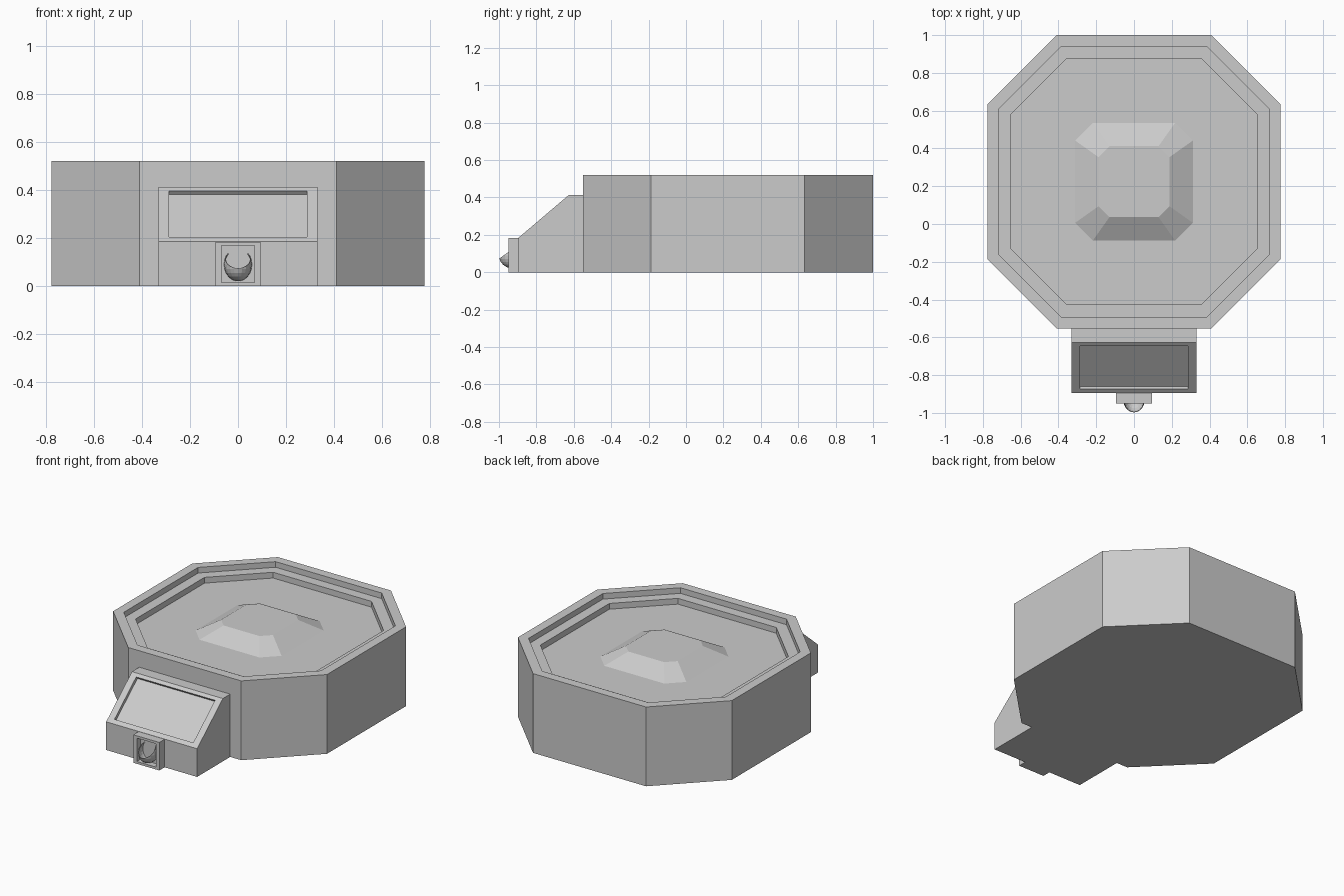
import bpy, bmesh, math
from mathutils import Vector

if "Cube" in bpy.data.objects:
    bpy.data.objects.remove(bpy.data.objects["Cube"])

CY = 0.224  # centre of the octagonal body along y


def finish(bm, name):
    bmesh.ops.recalc_face_normals(bm, faces=bm.faces)
    me = bpy.data.meshes.new(name)
    bm.to_mesh(me)
    bm.free()
    ob = bpy.data.objects.new(name, me)
    bpy.context.collection.objects.link(ob)
    return ob


def octagon_loft(name, rings):
    """Stack of octagons (half width, corner offset, z), capped at both ends."""
    bm = bmesh.new()
    loops = []
    for h, k, z in rings:
        pts = [(k, -h), (h, -k), (h, k), (k, h), (-k, h), (-h, k), (-h, -k), (-k, -h)]
        loops.append([bm.verts.new((x, y + CY, z)) for x, y in pts])
    for a, b in zip(loops, loops[1:]):
        for i in range(8):
            j = (i + 1) % 8
            bm.faces.new((a[i], a[j], b[j], b[i]))
    bm.faces.new(loops[0][::-1])
    bm.faces.new(loops[-1])
    return finish(bm, name)


def recessed_prism(name, half, profile, edge, hx, t0, t1, depth):
    """Extrude a (y, z) profile across x and sink a panel into one side face."""
    bm = bmesh.new()
    left = [bm.verts.new((-half, y, z)) for y, z in profile]
    right = [bm.verts.new((half, y, z)) for y, z in profile]
    n = len(profile)
    sides = []
    for i in range(n):
        j = (i + 1) % n
        sides.append(bm.faces.new((left[i], left[j], right[j], right[i])))
    bm.faces.new(left[::-1])
    bm.faces.new(right)
    bmesh.ops.recalc_face_normals(bm, faces=bm.faces)
    panel = sides[edge]
    lo, hi = (Vector((0, *profile[edge + i])) for i in (0, 1))
    bmesh.ops.inset_individual(bm, faces=[panel], thickness=0.01)
    for v in panel.verts:
        t = t0 if (v.co - lo).dot(hi - lo) < (hi - lo).length_squared / 2 else t1
        p = lo.lerp(hi, t)
        v.co = (math.copysign(hx, v.co.x), p.y, p.z)
    panel.normal_update()
    inward = -panel.normal * depth
    bmesh.ops.inset_individual(bm, faces=[panel], thickness=0)
    for v in panel.verts:
        v.co += inward
    return finish(bm, name)


# main body with two-step rim
octagon_loft("octagonal_body", [
    (0.776, 0.41, 0), (0.776, 0.41, 0.52), (0.716, 0.385, 0.52),
    (0.716, 0.385, 0.483), (0.65, 0.357, 0.483), (0.65, 0.357, 0.445)])

# raised centre mound
octagon_loft("centre_mound", [(0.312, 0.218, 0.44), (0.312, 0.218, 0.445),
                              (0.188, 0.13, 0.515)])

# sloped console with sunken screen
recessed_prism("sloped_console", 0.33,
               [(-0.54, 0), (-0.895, 0), (-0.895, 0.185), (-0.628, 0.412), (-0.54, 0.412)],
               2, 0.286, 0.085, 0.93, 0.02)

# small tray housing with sunken front
recessed_prism("tray_housing", 0.094,
               [(-0.885, 0), (-0.95, 0), (-0.95, 0.184), (-0.885, 0.184)],
               1, 0.069, 0.085, 0.915, 0.04)

# scoop-shaped tray: part of a sphere cut by a tilted plane and the recess back
bm = bmesh.new()
bmesh.ops.create_uvsphere(bm, u_segments=20, v_segments=12, radius=1)
for v in bm.verts:
    v.co = (v.co.x * 0.058, -0.925 + v.co.y * 0.075, 0.09 + v.co.z * 0.07)
for co, no in (((0, -1.0, 0.072), (0, -0.05, 0.07)), ((0, -0.91, 0), (0, 1, 0))):
    bmesh.ops.bisect_plane(bm, geom=bm.verts[:] + bm.edges[:] + bm.faces[:],
                           plane_co=co, plane_no=no, clear_outer=True)
tray = finish(bm, "scoop_tray")
wall = tray.modifiers.new("wall", "SOLIDIFY")
wall.thickness = 0.003
